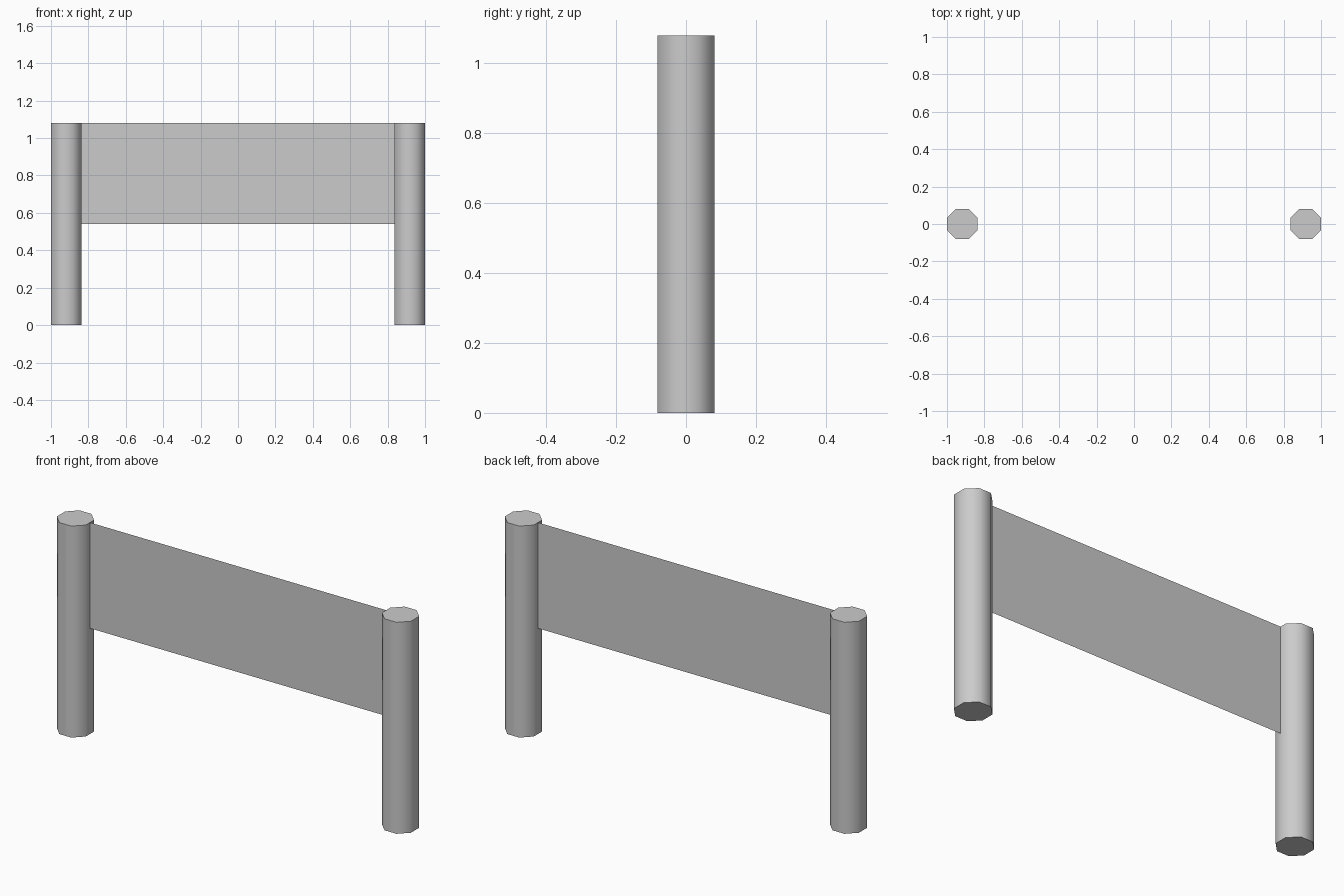
import bpy
from math import pi, cos, radians

if "Cube" in bpy.data.objects:
    bpy.data.objects.remove(bpy.data.objects["Cube"])

HEIGHT = 1.08
APOTHEM = 0.0815          # half the flat-to-flat width of a post
POST_X = 1.0 - APOTHEM
PANEL_BOTTOM = 0.54


def add_post(name, x):
    """Octagonal post with flats facing the axes."""
    bpy.ops.mesh.primitive_cylinder_add(
        vertices=8, radius=APOTHEM / cos(pi / 8), depth=HEIGHT,
        location=(x, 0, HEIGHT / 2), rotation=(0, 0, pi / 8))
    post = bpy.context.object
    post.name = name
    bpy.ops.object.transform_apply(location=False, rotation=True, scale=False)
    bpy.ops.object.shade_smooth_by_angle(angle=radians(60))


# Two posts
add_post("left_post", -POST_X)
add_post("right_post", POST_X)

# Thin single-sheet panel stretched between the inner post faces
half = POST_X - APOTHEM
mesh = bpy.data.meshes.new("panel")
mesh.from_pydata(
    [(-half, 0, PANEL_BOTTOM), (half, 0, PANEL_BOTTOM),
     (half, 0, HEIGHT), (-half, 0, HEIGHT)], [], [(0, 1, 2, 3)])
panel = bpy.data.objects.new("panel", mesh)
bpy.context.collection.objects.link(panel)
